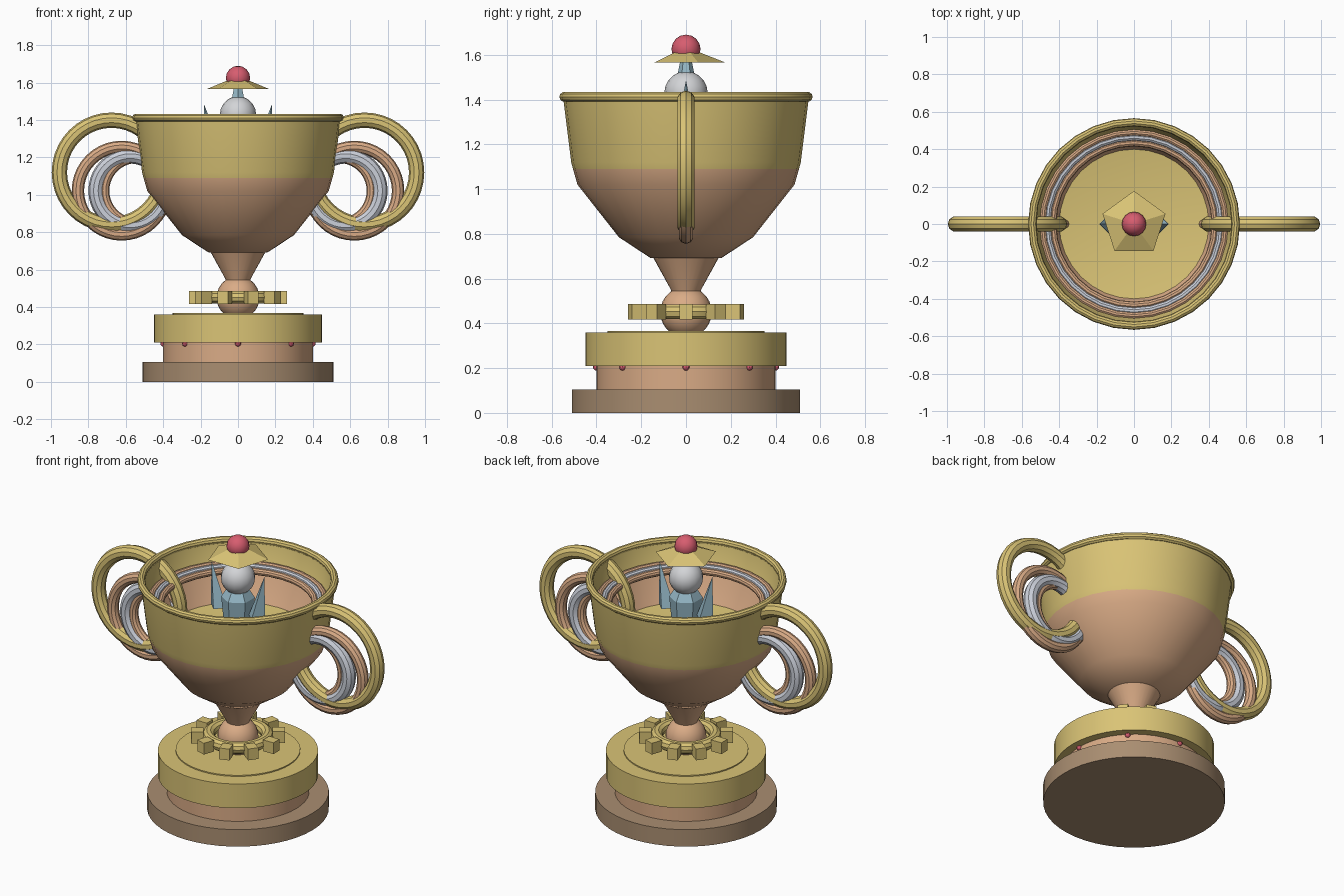
import bpy, bmesh, math
from mathutils import Matrix, Vector

if "Cube" in bpy.data.objects:
    bpy.data.objects.remove(bpy.data.objects["Cube"], do_unlink=True)


def material(name, rgb):
    m = bpy.data.materials.new(name)
    m.use_nodes = True
    m.diffuse_color = (*rgb, 1)
    m.node_tree.nodes["Principled BSDF"].inputs["Base Color"].default_value = (*rgb, 1)
    return m


gold = material("gold", (0.70, 0.55, 0.18))
copper = material("copper", (0.70, 0.41, 0.24))
brown = material("dark_bronze", (0.40, 0.27, 0.165))
silver = material("silver", (0.60, 0.63, 0.70))
pearl = material("pearl", (0.65, 0.66, 0.68))
blue = material("ice_blue", (0.31, 0.49, 0.58))
pink = material("ruby", (0.68, 0.11, 0.16))


def finish(name, bm, mats, smooth=True):
    me = bpy.data.meshes.new(name)
    bmesh.ops.recalc_face_normals(bm, faces=bm.faces)
    bm.to_mesh(me)
    bm.free()
    for m in mats:
        me.materials.append(m)
    ob = bpy.data.objects.new(name, me)
    bpy.context.collection.objects.link(ob)
    if smooth:
        bpy.ops.object.select_all(action='DESELECT')
        ob.select_set(True)
        bpy.context.view_layer.objects.active = ob
        bpy.ops.object.shade_smooth_by_angle(angle=math.radians(35))
    return ob


def lathe(name, profile, mats, slots=None, seg=32):
    """Turn (radius, height) points around z; slots gives a material per band."""
    bm = bmesh.new()
    rings = []
    for r, z in profile:
        if r == 0:
            rings.append([bm.verts.new((0, 0, z))] * seg)
        else:
            turn = [math.tau * i / seg for i in range(seg)]
            rings.append([bm.verts.new((r * math.cos(a), r * math.sin(a), z)) for a in turn])
    for k, (a, b) in enumerate(zip(rings, rings[1:])):
        for i in range(seg):
            j = (i + 1) % seg
            f = bm.faces.new(list(dict.fromkeys((a[i], a[j], b[j], b[i]))))
            f.material_index = slots[k] if slots else 0
    return finish(name, bm, mats)


def disc(name, r, z0, z1, mat):
    return lathe(name, [(0, z0), (r, z0), (r, z1), (0, z1)], [mat], seg=48)


def torus(name, major, minor, loc, mat, upright=False, seg=32, sides=10):
    bm = bmesh.new()
    rows = []
    for i in range(seg):
        a = math.tau * i / seg
        row = []
        for j in range(sides):
            b = math.tau * j / sides
            r, h = major + minor * math.cos(b), minor * math.sin(b)
            p = (r * math.cos(a), h, r * math.sin(a)) if upright else (r * math.cos(a), r * math.sin(a), h)
            row.append(bm.verts.new(Vector(p) + Vector(loc)))
        rows.append(row)
    for i in range(seg):
        for j in range(sides):
            p, q, k = rows[i], rows[(i + 1) % seg], (j + 1) % sides
            bm.faces.new((p[j], q[j], q[k], p[k]))
    return finish(name, bm, [mat])


def ball(name, r, loc, mat, u=16, v=10):
    bm = bmesh.new()
    bmesh.ops.create_uvsphere(bm, u_segments=u, v_segments=v, radius=r,
                              matrix=Matrix.Translation(loc))
    return finish(name, bm, [mat])


def cone(name, r1, r2, start, end, seg, mat, turn=0):
    """Flat-sided cone whose tip may lean away from its base."""
    start, end = Vector(start), Vector(end)
    bm = bmesh.new()
    bmesh.ops.create_cone(bm, cap_ends=True, segments=seg, radius1=r1, radius2=r2, depth=1,
                          matrix=Matrix.Rotation(turn, 4, 'Z'))
    for v in bm.verts:
        flat = Vector((v.co.x, v.co.y, 0))
        v.co = flat + (start if v.co.z < 0 else end)
    if r2 == 0:
        bmesh.ops.remove_doubles(bm, verts=bm.verts, dist=0.0001)
    return finish(name, bm, [mat], smooth=False)


# Stepped base with small gems under the overhang
disc("base_plinth", 0.51, 0, 0.105, brown)
disc("base_band", 0.40, 0.105, 0.21, copper)
disc("base_top", 0.45, 0.21, 0.36, gold)
disc("base_raised_plate", 0.35, 0.355, 0.367, gold)
for i in range(8):
    a = math.tau * i / 8
    ball(f"base_gem_{i}", 0.016, (0.4 * math.cos(a), 0.4 * math.sin(a), 0.205), pink, 8, 6)

# Gear collar around the knob
ball("stem_knob", 0.115, (0, 0, 0.45), copper, 24, 14)
torus("gear_ring", 0.165, 0.035, (0, 0, 0.452), gold)
for i in range(10):
    bm = bmesh.new()
    place = (Matrix.Rotation(math.tau * i / 10, 4, 'Z') @ Matrix.Translation((0.228, 0, 0.452))
             @ Matrix.Diagonal((0.07, 0.06, 0.07, 1)))
    bmesh.ops.create_cube(bm, size=1, matrix=place)
    finish(f"gear_tooth_{i}", bm, [gold], smooth=False)

# Stem and two-tone bowl with its inner wall
lathe("stem", [(0, 0.5), (0.06, 0.53), (0.07, 0.555), (0.15, 0.70), (0, 0.70)], [copper])
bowl = [(0, 0.69), (0.16, 0.693), (0.30, 0.785), (0.485, 1.02), (0.505, 1.09), (0.513, 1.12),
        (0.548, 1.40), (0.525, 1.40), (0.50, 1.28), (0.40, 1.09), (0, 1.03)]
lathe("bowl", bowl, [copper, gold], [0, 0, 0, 0, 1, 1, 1, 1, 0, 1])
torus("bowl_rim", 0.544, 0.022, (0, 0, 1.412), gold)
torus("inner_ring_low", 0.435, 0.02, (0, 0, 1.27), copper)
torus("inner_ring_mid", 0.465, 0.02, (0, 0, 1.28), silver)
torus("inner_ring_high", 0.49, 0.018, (0, 0, 1.29), copper)

# Nested ring handles on both sides
for side, s in (("left", 1), ("right", -1)):
    torus(f"{side}_handle_outer", 0.279, 0.041, (s * 0.676, 0, 1.12), gold, True, 40)
    torus(f"{side}_handle_second", 0.234, 0.033, (s * 0.622, 0, 1.022), copper, True, 40)
    torus(f"{side}_handle_third", 0.185, 0.04, (s * 0.575, 0, 1.022), silver, True, 40)
    torus(f"{side}_handle_inner", 0.175, 0.027, (s * 0.54, 0, 1.022), copper, True, 40)
    # Crystal spikes beside the figure
    cone(f"{side}_crystal", 0.055, 0, (s * 0.13, 0, 1.22), (s * 0.182, 0, 1.485), 4, blue)

# Crystal figure with pearl head, five-sided hat and ruby top
cone("figure_body", 0.07, 0.095, (0, 0, 1.04), (0, 0, 1.31), 6, blue)
cone("figure_shoulders", 0.095, 0.05, (0, 0, 1.31), (0, 0, 1.38), 6, blue)
ball("figure_head", 0.097, (0, 0, 1.43), pearl)
cone("figure_neck", 0.042, 0.02, (0, 0, 1.49), (0, 0, 1.60), 6, blue)
cone("figure_hat", 0.177, 0, (0, 0, 1.565), (0, 0, 1.635), 5, gold,
     turn=0)
hat = bpy.data.objects["figure_hat"]
# Point one hat corner to the back
first = max(hat.data.vertices, key=lambda v: v.co.xy.length).co
hat.rotation_euler.z = math.pi / 2 - math.atan2(first.y, first.x)
ball("figure_ruby", 0.065, (0, 0, 1.625), pink, 16, 8)
